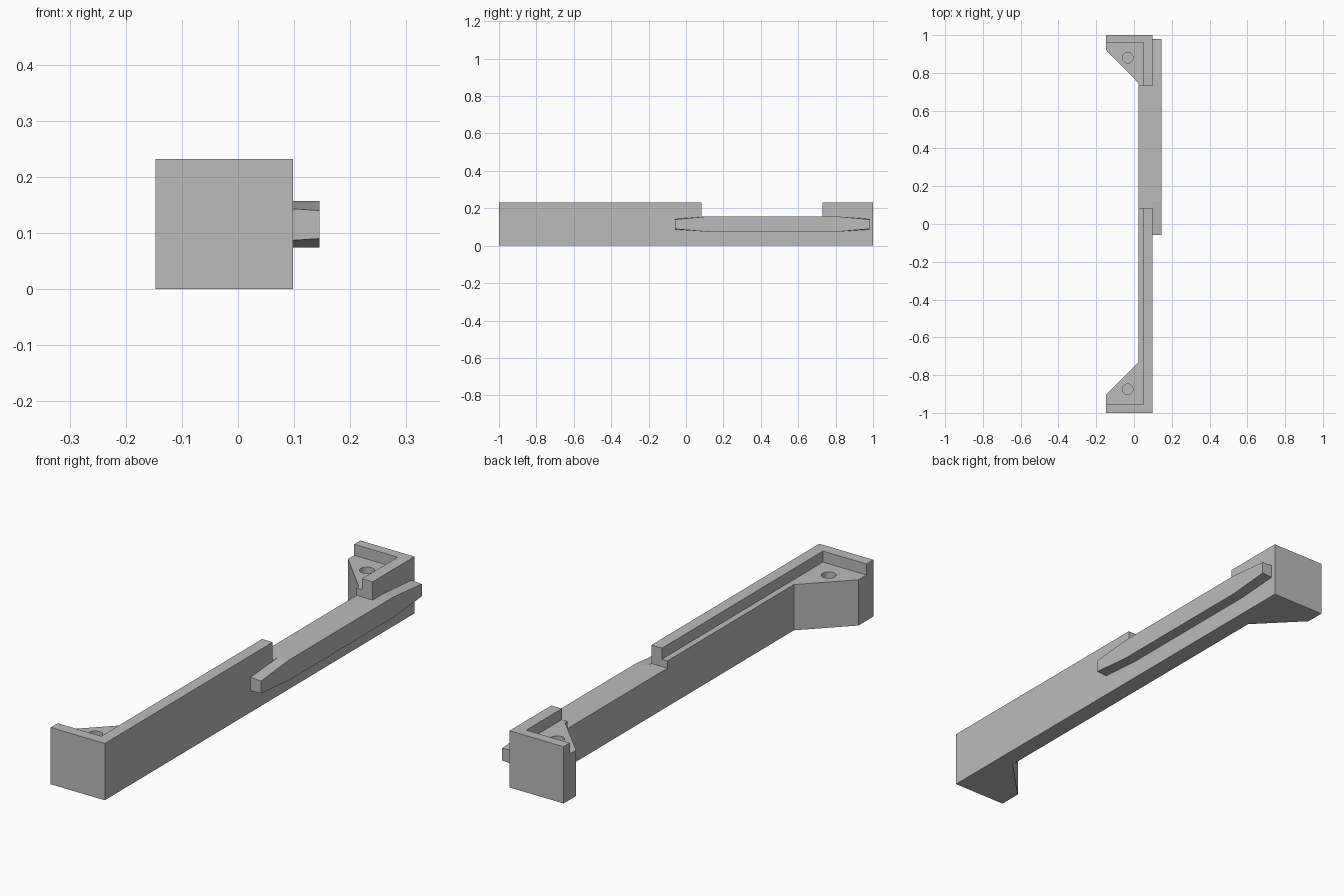
import bpy, bmesh
from mathutils import Vector

cube = bpy.data.objects.get("Cube")
if cube:
    bpy.data.objects.remove(cube, do_unlink=True)

grey = bpy.data.materials.new("plain grey")
grey.use_nodes = True
colour = (0.5, 0.5, 0.5, 1)
grey.diffuse_color = colour
grey.node_tree.nodes["Principled BSDF"].inputs["Base Color"].default_value = colour

TOP, LEDGE, DECK = 0.232, 0.187, 0.157
WALL_IN, LIP_IN, OUTER, RIGHT = 0.025, 0.05, 0.098, -0.147


def add_object(name, bm):
    bmesh.ops.recalc_face_normals(bm, faces=bm.faces)
    mesh = bpy.data.meshes.new(name)
    bm.to_mesh(mesh)
    bm.free()
    mesh.materials.append(grey)
    obj = bpy.data.objects.new(name, mesh)
    bpy.context.collection.objects.link(obj)
    return obj


def prism(points, direction):
    bm = bmesh.new()
    face = bm.faces.new([bm.verts.new(p) for p in points])
    out = bmesh.ops.extrude_face_region(bm, geom=[face])
    moved = [g for g in out["geom"] if isinstance(g, bmesh.types.BMVert)]
    bmesh.ops.translate(bm, vec=direction, verts=moved)
    return bm


def box(name, x0, x1, y0, y1, z0, z1):
    corners = [(x0, y0, z0), (x1, y0, z0), (x1, y1, z0), (x0, y1, z0)]
    return add_object(name, prism(corners, (0, 0, z1 - z0)))


def cut(target, cutter):
    cutter.hide_render = True
    mod = target.modifiers.new("cut", "BOOLEAN")
    mod.operation, mod.solver, mod.object = "DIFFERENCE", "EXACT", cutter
    bpy.context.view_layer.objects.active = target
    bpy.ops.object.modifier_apply(modifier=mod.name)
    bpy.data.objects.remove(cutter, do_unlink=True)


# Long wall with a chamfered foot at each end
outline = [(RIGHT, -1), (OUTER, -1), (OUTER, 1), (RIGHT, 1),
           (RIGHT, 0.92), (WALL_IN, 0.745), (WALL_IN, -0.732), (RIGHT, -0.904)]
body = add_object("bracket_body", prism([(x, y, 0) for x, y in outline], (0, 0, TOP)))

# Recessed ledge inside the raised lip, and the low deck between the lips
cut(body, box("ledge_cutter", -0.4, LIP_IN, -0.955, 0.96, LEDGE, 0.4))
cut(body, box("deck_cutter", -0.4, 0.4, 0.084, 0.73, DECK, 0.4))

# Blind screw hole in each foot
for y in (-0.875, 0.88):
    bm = bmesh.new()
    bmesh.ops.create_cone(bm, cap_ends=True, segments=32, radius1=0.028,
                          radius2=0.028, depth=0.2)
    bmesh.ops.translate(bm, vec=Vector((-0.033, y, LEDGE)), verts=bm.verts)
    cut(body, add_object("hole_cutter", bm))

bpy.ops.object.select_all(action="DESELECT")
body.select_set(True)
bpy.context.view_layer.objects.active = body
bpy.ops.object.shade_smooth_by_angle(angle=0.5)

# Side rail, tapered towards both ends and slightly slimmer on its outer side
profile = [(-0.058, 0.087), (0.12, 0.074), (0.8, 0.074), (0.98, 0.087),
           (0.98, 0.143), (0.8, DECK), (0.12, DECK), (-0.058, 0.143)]
bm = prism([(OUTER, y, z) for y, z in profile], (0.047, 0, 0))
for v in bm.verts:
    if v.co.x > 0.12 and (v.co.y < 0 or v.co.y > 0.9):
        v.co.z += 0.003 if v.co.z < 0.115 else -0.003
add_object("side_rail", bm)
